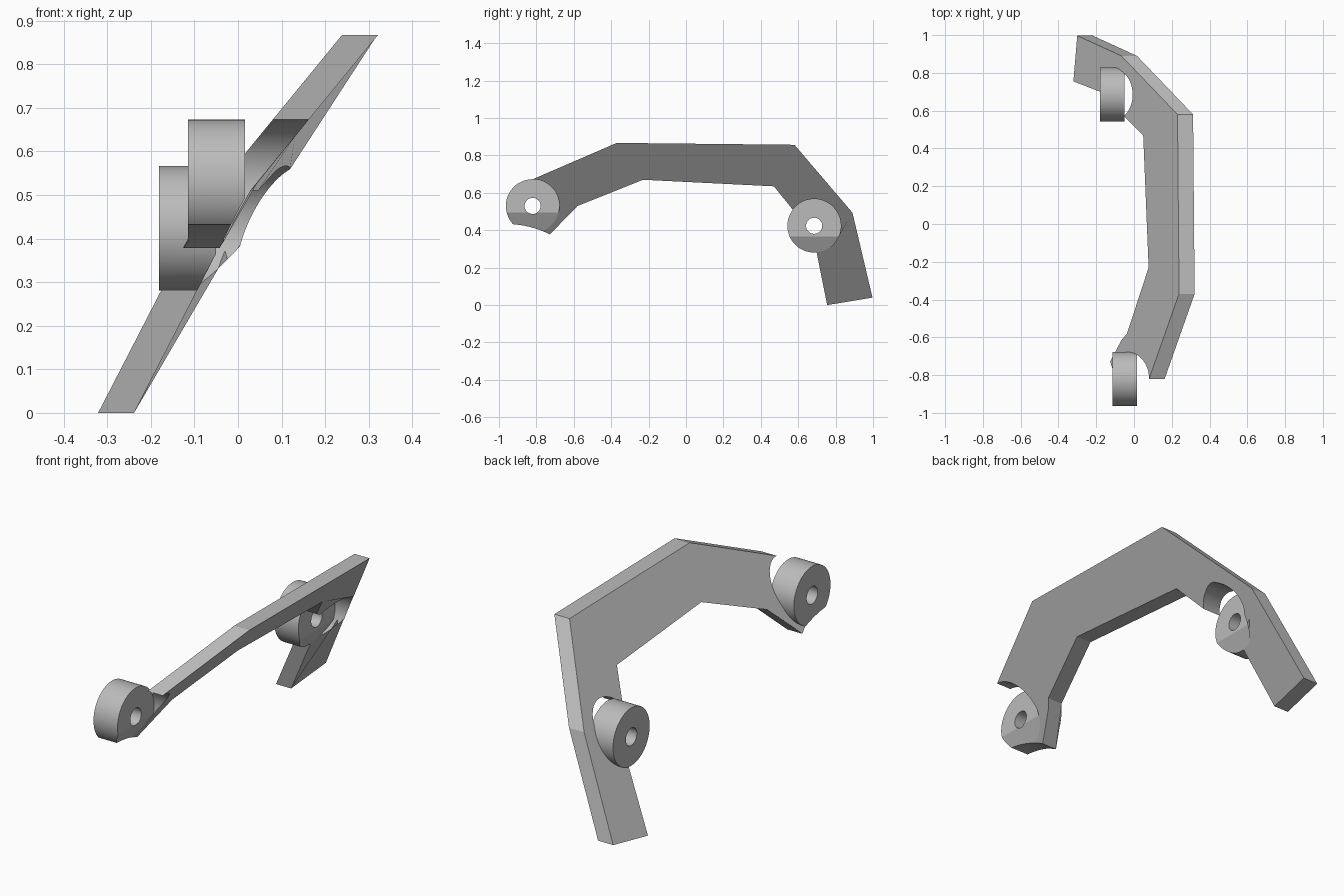
import bpy, bmesh, math
from mathutils import Matrix, Vector

cube = bpy.data.objects.get("Cube")
if cube:
    bpy.data.objects.remove(cube, do_unlink=True)

GREY = (0.5, 0.5, 0.5, 1.0)
grey = bpy.data.materials.new("plain grey")
grey.use_nodes = True
grey.diffuse_color = GREY
grey.node_tree.nodes["Principled BSDF"].inputs["Base Color"].default_value = GREY

BEND_Z, LOW, HIGH = 0.494, 0.515, 0.818   # bend height, lean below and above it
LEFT_X, THICK = -0.321, 0.0825            # foot of the plate, sideways thickness


def lean(z):
    return LEFT_X + LOW * min(z, BEND_Z) + HIGH * max(z - BEND_Z, 0)


def finish(name, bm):
    bmesh.ops.recalc_face_normals(bm, faces=bm.faces)
    mesh = bpy.data.meshes.new(name)
    bm.to_mesh(mesh)
    bm.free()
    mesh.materials.append(grey)
    obj = bpy.data.objects.new(name, mesh)
    bpy.context.scene.collection.objects.link(obj)
    return obj


def rod(name, y, z, radius, x0, x1, sides=72, trim=False):
    """Cylinder along x, optionally trimmed flush with the plate's lower face."""
    bm = bmesh.new()
    place = Matrix.Translation(((x0 + x1) / 2, y, z)) @ Matrix.Rotation(math.pi / 2, 4, "Y")
    bmesh.ops.create_cone(bm, cap_ends=True, segments=sides, radius1=radius,
                          radius2=radius, depth=x1 - x0, matrix=place)
    if trim:
        cut = bmesh.ops.bisect_plane(
            bm, geom=bm.verts[:] + bm.edges[:] + bm.faces[:],
            plane_co=(LEFT_X + THICK, 0, 0),
            plane_no=Vector((1, 0, -LOW)).normalized(), clear_outer=True)
        rim = [e for e in cut["geom_cut"] if isinstance(e, bmesh.types.BMEdge)]
        bmesh.ops.edgeloop_fill(bm, edges=[e for e in rim if e.is_boundary])
    return finish(name, bm)


def carve(obj, cutters):
    for cutter in cutters:
        mod = obj.modifiers.new("cut", "BOOLEAN")
        mod.operation, mod.solver, mod.object = "DIFFERENCE", "EXACT", cutter
    bpy.context.view_layer.update()
    graph = bpy.context.evaluated_depsgraph_get()
    mesh = bpy.data.meshes.new_from_object(obj.evaluated_get(graph))
    obj.modifiers.clear()
    obj.data = mesh


# Arched plate: side profile, creased at the bend height, leaned sideways
profile = [(-1, 0.595), (-0.37, 0.867), (0.58, 0.857), (0.89, BEND_Z), (0.997, 0.04),
           (0.755, 0), (0.68, 0.375), (0.47, 0.635), (-0.23, 0.67), (-0.58, 0.53),
           (-0.75, 0.355), (-1, 0.355)]
bm = bmesh.new()
bm.faces.new([bm.verts.new((0, y, z)) for y, z in profile])
bmesh.ops.bisect_plane(bm, geom=bm.verts[:] + bm.edges[:] + bm.faces[:],
                       plane_co=(0, 0, BEND_Z), plane_no=(0, 0, 1))
slab = bmesh.ops.extrude_face_region(bm, geom=bm.faces[:])
side = [v for v in slab["geom"] if isinstance(v, bmesh.types.BMVert)]
bmesh.ops.translate(bm, verts=side, vec=(THICK, 0, 0))
for v in bm.verts:
    v.co.x += lean(v.co.z)
plate = finish("arched_plate", bm)

# Bosses with a bolt hole each
HUB_R, HOLE_R = 0.143, 0.043
hubs = [("front_boss", -0.82, 0.53, -0.115, 0.016),
        ("rear_boss", 0.685, 0.424, -0.181, -0.05)]
relief = rod("relief_cutter", -0.967, -0.106, 0.54, -1, 1, 160)
helpers, parts = [relief], [plate]
pockets = []
for name, y, z, x0, x1 in hubs:
    boss = rod(name, y, z, HUB_R, x0, x1, trim=True)
    hole = rod(name + "_hole_cutter", y, z, HOLE_R, -1, 1, 40)
    pocket = rod(name + "_pocket_cutter", y, z, HUB_R, -1, 1)
    carve(boss, [hole, relief] if y < 0 else [hole])
    helpers += [hole, pocket]
    pockets.append(pocket)
    parts.append(boss)

# Plate is cleared around the bosses and hollowed under the front end
carve(plate, pockets + [relief])

for helper in helpers:
    bpy.data.objects.remove(helper, do_unlink=True)

# Smooth round walls, crisp edges
bpy.ops.object.select_all(action="DESELECT")
for part in parts:
    part.select_set(True)
bpy.context.view_layer.objects.active = plate
bpy.ops.object.shade_smooth_by_angle(angle=math.radians(20))
